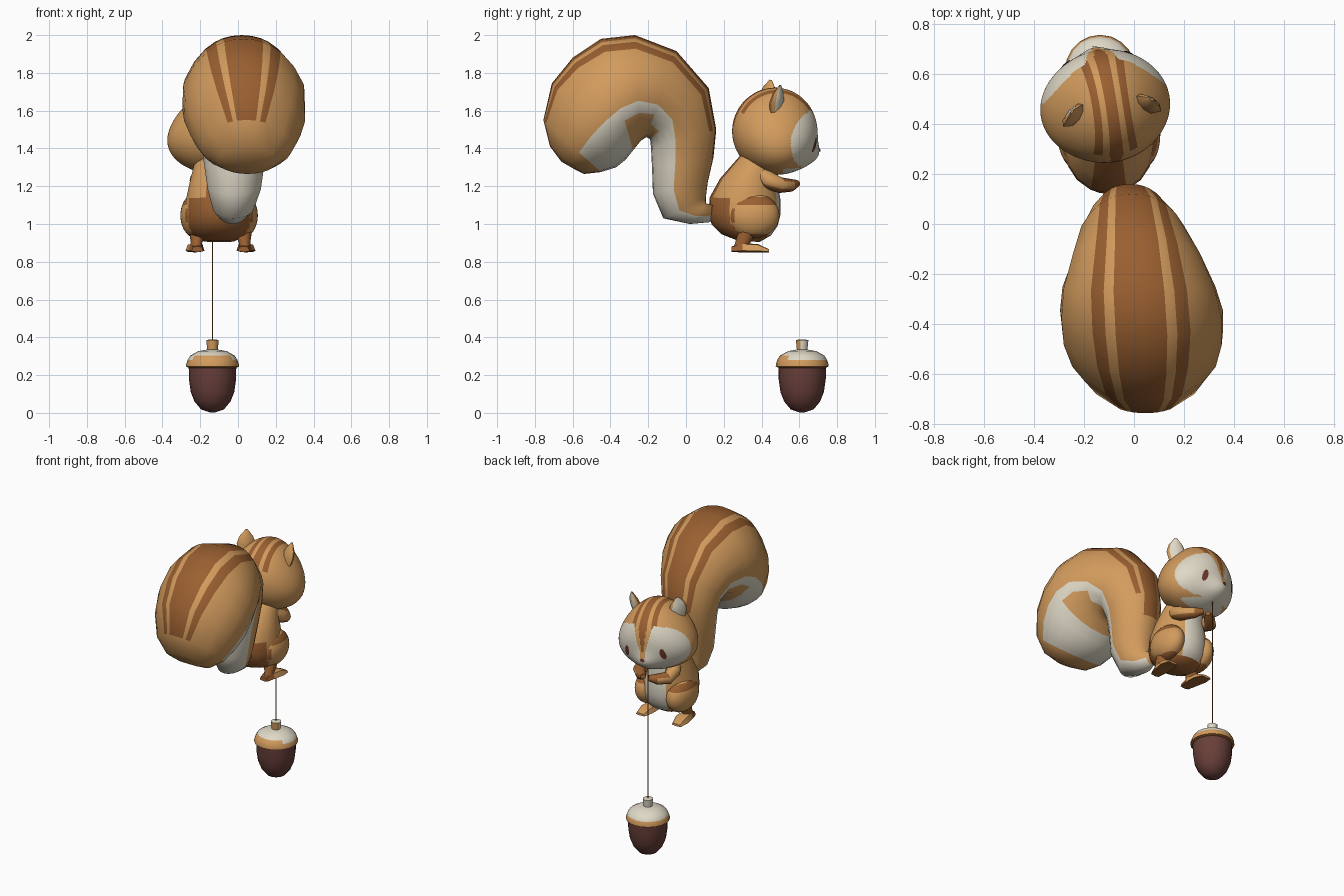
import bpy, bmesh, math
from mathutils import Vector, Matrix

if "Cube" in bpy.data.objects:
    bpy.data.objects.remove(bpy.data.objects["Cube"])

COLOURS = [("tan fur", (0.65, 0.33, 0.11)), ("brown fur", (0.32, 0.115, 0.03)),
           ("cream", (0.74, 0.69, 0.57)), ("acorn brown", (0.14, 0.05, 0.042)),
           ("eye red brown", (0.16, 0.04, 0.025))]
TAN, BROWN, CREAM, NUT, EYE = range(5)
MATS = []
for n, c in COLOURS:
    m = bpy.data.materials.new(n)
    m.diffuse_color = (*c, 1)
    m.use_nodes = True
    m.node_tree.nodes["Principled BSDF"].inputs["Base Color"].default_value = m.diffuse_color
    MATS.append(m)


def finish(bm, name, angle=50):
    """Turn a bmesh into a smooth-shaded object."""
    bmesh.ops.recalc_face_normals(bm, faces=bm.faces)
    me = bpy.data.meshes.new(name)
    bm.to_mesh(me)
    bm.free()
    for m in MATS:
        me.materials.append(m)
    ob = bpy.data.objects.new(name, me)
    bpy.context.collection.objects.link(ob)
    bpy.ops.object.select_all(action='DESELECT')
    ob.select_set(True)
    bpy.context.view_layer.objects.active = ob
    bpy.ops.object.shade_smooth_by_angle(angle=math.radians(angle))
    return ob


def loft(name, stations, half, colour, angle=50, warp=lambda i, a: a, pinch=0):
    """Skin elliptical rings (centre, U axis, V axis); half = angles from U, mirrored.
    pinch narrows the outer (U) half of each ring."""
    bm = bmesh.new()
    angs = half + [-a for a in half[-2:0:-1]]
    rings = []
    for i, (c, u, v) in enumerate(stations):
        c, u, v = Vector(c), Vector(u), Vector(v)
        ring = []
        for a in angs:
            t = math.radians(warp(i, a))
            s = 1 - pinch * max(0, math.sin(2 * abs(t)))
            ring.append(bm.verts.new(c + u * math.cos(t) + v * math.sin(t) * s))
        rings.append(ring)
    n = len(angs)
    for i in range(len(rings) - 1):
        for j in range(n):
            k = (j + 1) % n
            f = bm.faces.new((rings[i][j], rings[i][k], rings[i + 1][k], rings[i + 1][j]))
            f.material_index = colour(i, (abs(angs[j]) + abs(angs[k])) / 2, f.calc_center_median())
    for i, r in ((0, rings[0]), (len(rings) - 2, rings[-1])):
        bm.faces.new(r).material_index = colour(i, 90, Vector(stations[i][0]))
    return finish(bm, name, angle)


def side_stations(rows):
    """Rows: outer y,z / inner y,z / half width / x centre."""
    out = []
    for oy, oz, iy, iz, hw, x in rows:
        o, i = Vector((x, oy, oz)), Vector((x, iy, iz))
        out.append(((o + i) / 2, (o - i) / 2, (hw, 0, 0)))
    return out


# Big curled tail with stripes outside and cream underside
tail = side_stations([
    (.14, 1.10, .13, 1.01, .04, -.03), (.105, 1.11, .02, 1.0, .075, -.03),
    (.105, 1.14, -.12, 1.03, .11, -.025), (.115, 1.22, -.175, 1.16, .145, -.02),
    (.145, 1.35, -.18, 1.30, .165, -.02), (.16, 1.50, -.185, 1.40, .185, -.015),
    (.12, 1.72, -.19, 1.45, .215, -.005), (-.05, 1.915, -.21, 1.46, .265, .01),
    (-.27, 2.0, -.24, 1.44, .315, .02), (-.45, 1.98, -.28, 1.39, .335, .03),
    (-.60, 1.88, -.32, 1.34, .33, .035), (-.71, 1.745, -.37, 1.30, .30, .04),
    (-.755, 1.55, -.45, 1.275, .245, .045), (-.72, 1.41, -.54, 1.265, .16, .05),
    (-.66, 1.33, -.59, 1.29, .06, .05)])
STRIPE = {5: .9, 9: .95, 10: .88, 11: .8, 12: .62}


def tail_colour(i, phi, c):
    if phi < 20 and 4 <= i <= 11 or 29 < phi < 42 and 5 <= i <= 11:
        return BROWN
    if phi > 104 and i <= 11:
        hook = i in (7, 8) and phi > 118 or i == 6 and phi > 134
        return TAN if hook else CREAM
    return TAN


loft("tail", tail, [0, 10, 20, 29, 42, 60, 80, 104, 118, 134, 150, 165, 180], tail_colour, 80,
     lambda i, a: a * STRIPE.get(i, 1) if abs(a) < 50 else a, .09)

# Body: angle 0 is the back, 180 is the belly
BX = -.1
body = side_stations([
    (.28, .91, .39, .905, .08, BX), (.19, .945, .45, .94, .15, BX), (.135, 1.0, .485, .99, .175, BX),
    (.12, 1.06, .50, 1.05, .18, BX), (.125, 1.14, .50, 1.13, .175, BX),
    (.18, 1.24, .485, 1.21, .155, BX), (.25, 1.32, .49, 1.29, .135, BX), (.32, 1.40, .47, 1.40, .10, BX)])


def body_colour(i, phi, c):
    if phi > 153 and 1 <= i <= 5:
        return CREAM
    if i == 0 or (i == 1 and phi < 125) or (i <= 3 and phi < 65) or phi < 24:
        return BROWN
    return TAN


loft("body", body, [0, 12, 24, 45, 65, 85, 105, 125, 140, 153, 166, 180], body_colour, 80)

RING = list(range(0, 181, 30))
for s, side in ((-1, "left"), (1, "right")):
    # Haunch: ellipsoid bulging from the hip
    bm = bmesh.new()
    bmesh.ops.create_uvsphere(bm, u_segments=32, v_segments=20, radius=1)
    for f in bm.faces:
        d = f.calc_center_median()
        rim = .5 < d.z < .85 and d.y > -.6
        f.material_index = BROWN if d.y < -.72 or d.z < -.8 or rim else TAN
    bm.transform(Matrix.Translation((BX + s * .12, .355, 1.045)) @ Matrix.Diagonal((.085, .14, .12, 1)))
    finish(bm, side + "_haunch")
    # Leg and foot
    fx = -.22 if s < 0 else .035
    loft(side + "_leg", [((fx - s * .01, .33, .97), (0, .05, 0), (.05, 0, 0)),
                         ((fx, .30, .90), (0, .04, 0), (.03, 0, 0)),
                         ((fx, .29, .86), (0, .045, 0), (.035, 0, 0))], RING, lambda i, p, c: BROWN)
    loft(side + "_foot", [((fx - s * .005, .242, .866), (0, 0, .015), (.04, 0, 0)),
                          ((fx, .30, .874), (0, 0, .024), (.055, 0, 0)),
                          ((fx + s * .008, .38, .872), (0, 0, .022), (.065, 0, 0)),
                          ((fx + s * .012, .44, .858), (0, 0, .008), (.045, 0, 0))],
         [0, 35, 130, 180], lambda i, p, c: BROWN if i == 0 or p > 140 else TAN, 35)
    # Arm reaching forward to hold the string
    path = [Vector((BX + s * x, y, z)) for x, y, z in
            ((.09, .40, 1.26), (.11, .44, 1.23), (.11, .50, 1.205), (.06, .555, 1.205), (.02, .59, 1.215))]
    st = []
    for i, p in enumerate(path):
        t = (path[min(i + 1, 4)] - path[max(i - 1, 0)]).normalized()
        v = t.cross(Vector((0, 0, 1))).normalized()
        r = (.045, .047, .042, .034, .018)[i]
        st.append((p, v.cross(t) * r, v * r))
    loft(side + "_arm", st, RING, lambda i, p, c: BROWN if p > 120 or i == 3 or i == 2 and p < 60 else TAN)

# Head: shaped ellipsoid turned and tilted a little
HEAD = (Matrix.Translation((-.11, .47, 1.492)) @ Matrix.Rotation(math.radians(9), 4, 'Z')
        @ Matrix.Rotation(math.radians(5), 4, 'Y'))


def head_point(u, v, w, lift=0):
    y = .225 * v
    if v > 0:
        y += .05 * math.exp(-(u * u + (w + .62) ** 2) / .11)
    return HEAD @ Vector((.25 * u * (1 - .3 * w), y + lift, .23 * w))


def head_colour(u, v, w):
    u = abs(u)
    blaze = .06 + .36 * max(0, w + .2) if w > -.4 else 0
    if u > blaze and ((v - .95) / .74) ** 2 + ((w + .2) / .72) ** 2 < 1 or v > .1 and w < -.8:
        return CREAM
    centre = .13 if w > .45 else max(.13 * (w + .3) / .75, 0)
    if u < centre and (w > .1 or v > 0) or .27 < u < .42 and w > .45:
        return BROWN
    return TAN


bm = bmesh.new()
bmesh.ops.create_uvsphere(bm, u_segments=128, v_segments=96, radius=1)
bm.transform(Matrix.Rotation(math.pi / 2, 4, 'Y'))
for f in bm.faces:
    f.material_index = head_colour(*f.calc_center_median())
for vt in bm.verts:
    vt.co = head_point(*vt.co)
finish(bm, "head", 80)


def face_patch(name, u0, w0, ru, rw, colour):
    """Thin oval plate lying on the face."""
    bm = bmesh.new()
    pt = lambda u, w: bm.verts.new(head_point(u, math.sqrt(1 - u * u - w * w), w, .005))
    mid = pt(u0, w0)
    ring = [pt(u0 + ru * math.cos(a), w0 + rw * math.sin(a))
            for a in [k * math.pi / 6 for k in range(12)]]
    for k in range(12):
        bm.faces.new((mid, ring[k - 1], ring[k])).material_index = colour
    finish(bm, name)


face_patch("left_eye", -.47, -.27, .065, .17, EYE)
face_patch("right_eye", .47, -.27, .065, .17, EYE)
face_patch("nose", 0, -.43, .06, .055, EYE)

# Ears: pointed, cream inside with a tan rim
R3 = HEAD.to_3x3()
for s, side in ((-1, "left"), (1, "right")):
    f = Vector((s * .62, .78, 0)).normalized()
    w = Vector((f.y, -f.x, 0))
    st = [(HEAD @ Vector((s * x, y, z)), R3 @ (f * t), R3 @ (w * h)) for x, y, z, t, h in
          ((.140, -.02, .11, .026, .05), (.150, -.015, .17, .028, .062),
           (.157, -.01, .215, .02, .045), (.162, 0, .258, .004, .008))]
    loft(side + "_ear", st, [0, 48, 90, 140, 180], lambda i, p, c: CREAM if p < 50 and i < 2 or p < 30 else TAN, 40)

# String: thin flat strip down to the acorn
AX, AY = -.135, .615
bm = bmesh.new()
q = [bm.verts.new((AX + x, AY, z)) for x, z in ((-.003, .38), (.003, .38), (.003, 1.3), (-.003, 1.3))]
bm.faces.new(q).material_index = BROWN
finish(bm, "string")


def lathe(name, profile, colour):
    st = [((AX, AY, z), (0, r, 0), (r, 0, 0)) for r, z in profile]
    loft(name, st, list(range(0, 181, 18)), colour, 40)


# Acorn: nut, cap and stem
lathe("acorn_nut", [(.015, 0.003), (.06, .018), (.095, .06), (.115, .11), (.125, .18), (.126, .25)],
      lambda i, p, c: NUT)
lathe("acorn_cap", [(.12, .236), (.14, .246), (.139, .26), (.132, .28), (.118, .303), (.075, .327), (.03, .335)],
      lambda i, p, c: BROWN if i == 0 else CREAM if i >= (4 if c.y < AY - .085 else 3) else TAN)
lathe("acorn_stem", [(.027, .325), (.033, .385), (.02, .388)],
      lambda i, p, c: TAN if i == 0 and c.y < AY - .012 else CREAM)
